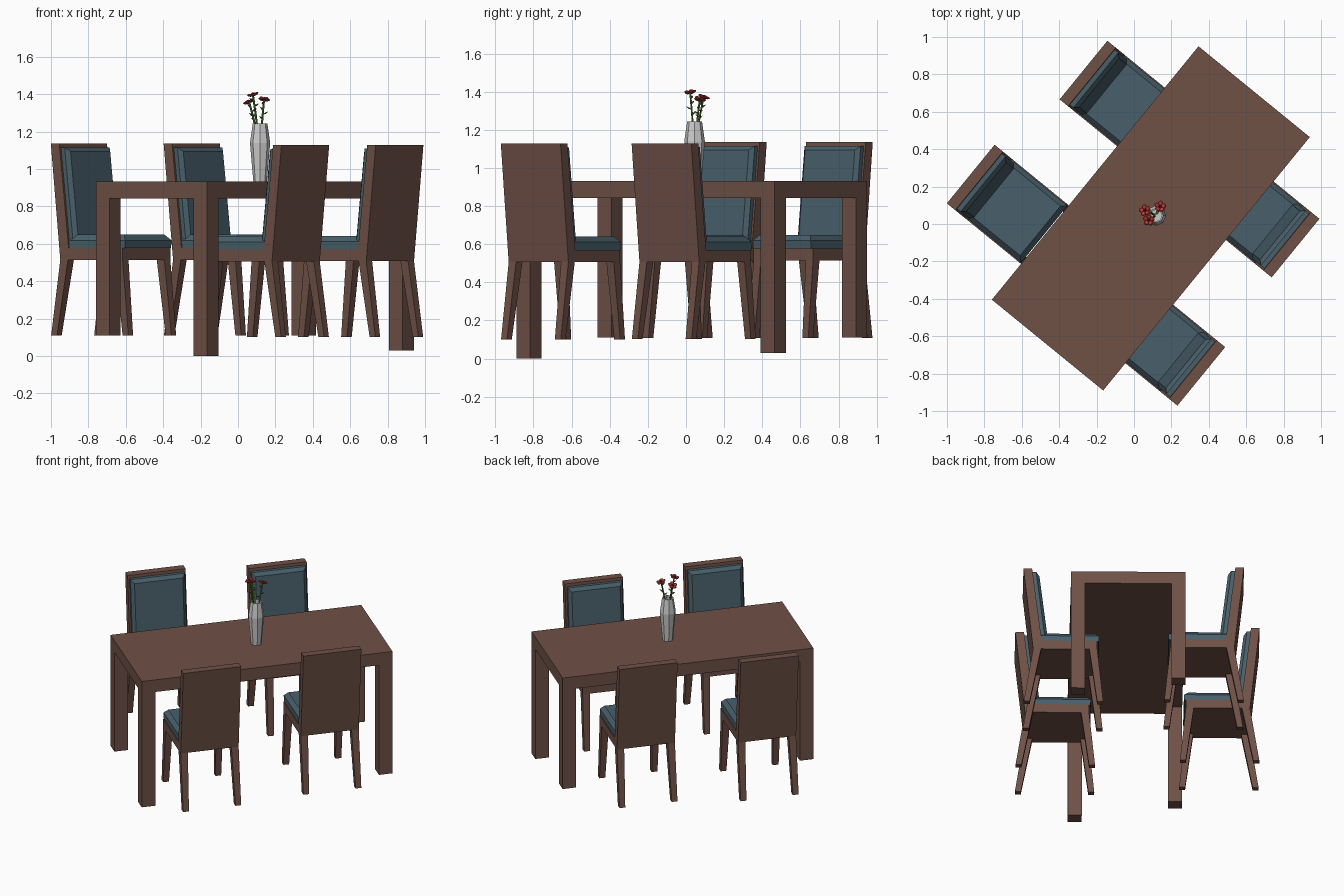
import bpy, bmesh, math
from mathutils import Matrix, Vector

if "Cube" in bpy.data.objects:
    bpy.data.objects.remove(bpy.data.objects["Cube"])


def material(name, col):
    m = bpy.data.materials.new(name)
    m.diffuse_color = (*col, 1)
    m.use_nodes = True
    m.node_tree.nodes["Principled BSDF"].inputs["Base Color"].default_value = m.diffuse_color
    return m


WOOD = material("wood", (0.16, 0.082, 0.062))
FABRIC = material("fabric", (0.065, 0.115, 0.145))
RED = material("petal_red", (0.5, 0.045, 0.04))
YELLOW = material("flower_heart", (0.12, 0.02, 0.02))
GREEN = material("leaf_green", (0.1, 0.22, 0.04))

# The whole set is turned about the table centre
SET = Matrix.Translation((0.09, 0.03, 0)) @ Matrix.Rotation(math.radians(50.8), 4, 'Z')


def finish(name, bm, mat, matrix):
    bmesh.ops.recalc_face_normals(bm, faces=bm.faces)
    me = bpy.data.meshes.new(name)
    bm.to_mesh(me)
    bm.free()
    ob = bpy.data.objects.new(name, me)
    bpy.context.collection.objects.link(ob)
    if mat:
        me.materials.append(mat)
    ob.matrix_world = matrix
    return ob


def loft(name, rings, mat, matrix, cap_end=True):
    """Skin a stack of equal-length point rings and cap the ends."""
    bm = bmesh.new()
    vs = [[bm.verts.new(p) for p in r] for r in rings]
    n = len(rings[0])
    for a, b in zip(vs, vs[1:]):
        for i in range(n):
            bm.faces.new((a[i], a[(i + 1) % n], b[(i + 1) % n], b[i]))
    bm.faces.new(vs[0])
    if cap_end:
        bm.faces.new(vs[-1])
    return finish(name, bm, mat, matrix)


def rect(x0, x1, y0, y1, z):
    return [(x0, y0, z), (x1, y0, z), (x1, y1, z), (x0, y1, z)]


# Table: slab top and four corner legs of differing length
HL, HW, LEG = 0.874, 0.384, 0.094
loft("table_top", [rect(-HL, HL, -HW, HW, z) for z in (0.842, 0.932)], WOOD, SET)
for sx, sy, foot in ((-1, -1, 0.0), (1, -1, 0.03), (-1, 1, 0.11), (1, 1, 0.11)):
    xs = sorted((sx * HL, sx * (HL - LEG)))
    ys = sorted((sy * HW, sy * (HW - LEG)))
    loft("table_leg", [rect(*xs, *ys, z) for z in (foot, 0.842)], WOOD, SET)


# Chair: back edge at y = 0, seat runs towards -y
def back_front(z):
    """y of the leaning backrest's front face at height z."""
    t = (z - 0.51) / 0.62
    return -0.13 + 0.072 * t


def chair(M):
    w = 0.202
    loft("chair_back", [rect(-w, w, -0.13, -0.065, 0.51),
                        rect(-w, w, -0.058, 0, 1.132)], WOOD, M)
    loft("seat_frame", [rect(-w, w, -0.495, -0.12, z) for z in (0.51, 0.573)], WOOD, M)
    # seat cushion with chamfered top edge
    c = w - 0.006
    loft("seat_cushion", [rect(-c, c, -0.505, -0.11, 0.573),
                          rect(-c, c, -0.508, -0.11, 0.615),
                          rect(-c + 0.025, c - 0.025, -0.48, -0.11, 0.645)], FABRIC, M)

    # back cushion, following the lean
    def panel(inset, depth):
        x, lo, hi = 0.19 - inset, 0.60, 1.112 - inset
        return [(a, back_front(z) - depth, z)
                for a, z in ((-x, lo), (x, lo), (x, hi), (-x, hi))]
    loft("back_cushion", [panel(0, -0.005), panel(0, 0.025), panel(0.022, 0.045)], FABRIC, M)
    # splayed, tapering legs
    for s in (-1, 1):
        top = sorted((s * w, s * (w - 0.05)))
        bot = sorted((s * w, s * (w - 0.04)))
        loft("rear_leg", [rect(*bot, -0.042, -0.002, 0.105),
                          rect(*top, -0.118, -0.065, 0.51)], WOOD, M)
        loft("front_leg", [rect(*bot, -0.535, -0.495, 0.105),
                           rect(*top, -0.495, -0.442, 0.51)], WOOD, M)


for x, y, turn, dz in ((0.387, 0.78, 0, 0.004), (-0.425, 0.896, 0, 0.004),
                       (0.366, -0.70, math.pi, -0.003), (-0.484, -0.743, math.pi, -0.004)):
    chair(SET @ Matrix.Translation((x, y, dz)) @ Matrix.Rotation(turn, 4, 'Z'))

# Faceted vase: outer profile, rim, then down inside
VX, VY = 0.118, 0.045
profile = [(0.036, 0.932), (0.042, 1.0), (0.054, 1.14), (0.039, 1.243), (0.031, 1.243), (0.04, 1.14)]
loft("vase", [[(r * math.cos(k * math.pi / 4), r * math.sin(k * math.pi / 4), z)
               for k in range(8)] for r, z in profile],
     None, Matrix.Translation((VX, VY, 0)))


# Flowers: five petals round a heart, on a leafy stem
def flower(head, tilt):
    head = Vector(head)
    root = Vector((VX + (head.x - VX) * 0.2, VY + (head.y - VY) * 0.2, 1.16))
    face = Matrix.Translation(head) @ tilt.to_4x4()
    bm = bmesh.new()
    for k in range(5):
        m = (Matrix.Rotation(k * math.tau / 5, 4, 'Z') @ Matrix.Translation((0.019, 0, 0.003))
             @ Matrix.Rotation(-0.3, 4, 'Y') @ Matrix.Diagonal((1, 1, 0.45, 1)))
        bmesh.ops.create_uvsphere(bm, u_segments=8, v_segments=4, radius=0.0145, matrix=m)
    finish("petals", bm, RED, face)
    bm = bmesh.new()
    bmesh.ops.create_icosphere(bm, subdivisions=1, radius=0.009,
                               matrix=Matrix.Translation((0, 0, 0.006)))
    finish("flower_heart", bm, YELLOW, face)
    mid = root.lerp(head, 0.55) + Vector((0, 0, 0.01))
    pts = [root, mid, head]
    loft("stem", [[p + Vector((0.0055 * math.cos(a), 0.0055 * math.sin(a), 0))
                   for a in (k * math.tau / 6 for k in range(6))] for p in pts],
         GREEN, Matrix())
    # leaves: folded diamonds around the stem
    bm = bmesh.new()
    for k, t in enumerate((0.5, 0.62, 0.74, 0.86)):
        m = (Matrix.Translation(root.lerp(head, t)) @ Matrix.Rotation(k * 2.2 + head.x * 30, 4, 'Z')
             @ Matrix.Rotation(-0.55, 4, 'Y'))
        a, b, c, d, e = [bm.verts.new(m @ Vector(p)) for p in (
            (0, 0, 0), (0.016, 0.009, 0.003), (0.034, 0, 0), (0.016, -0.009, 0.003), (0.016, 0, -0.005))]
        for f in ((a, b, c), (a, c, d), (a, e, b), (b, e, c), (c, e, d), (d, e, a)):
            bm.faces.new(f)
    finish("leaves", bm, GREEN, Matrix())


for pos in ((0.08, 0.022, 1.395), (0.06, 0.072, 1.357), (0.139, 0.092, 1.37)):
    out = Vector((pos[0] - VX, pos[1] - VY, 0.14))
    flower(pos, out.to_track_quat('Z', 'Y').to_matrix())
